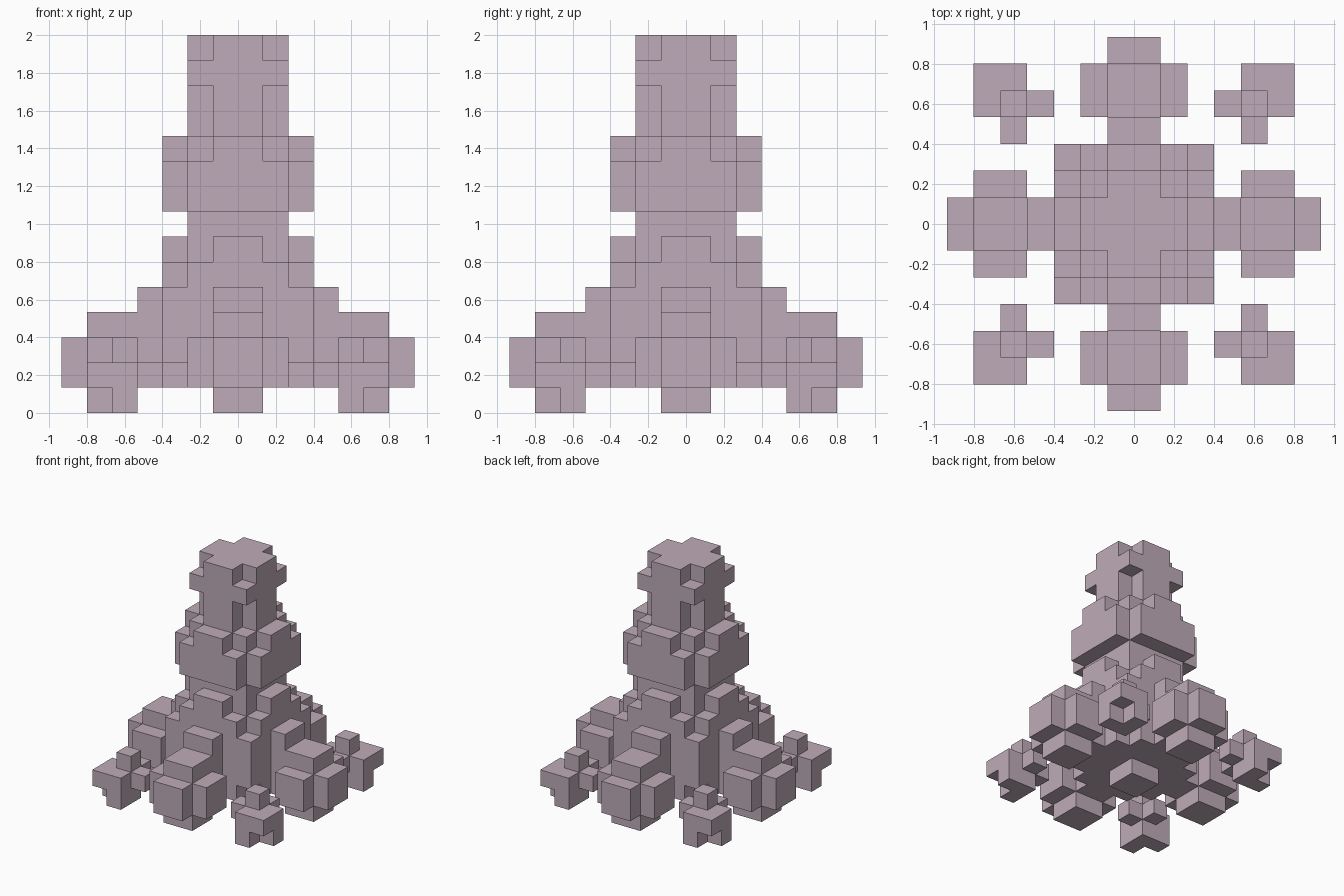
import bpy
import bmesh
from mathutils import Vector

cube = bpy.data.objects.get("Cube")
if cube:
    bpy.data.objects.remove(cube, do_unlink=True)

UNIT = 2 / 15

stone = bpy.data.materials.new("dusty_mauve")
stone.use_nodes = True
COLOUR = (0.52, 0.41, 0.48, 1)
stone.diffuse_color = COLOUR
stone.node_tree.nodes["Principled BSDF"].inputs["Base Color"].default_value = COLOUR


def box(x, y, z):
    """Cells of a box given as (from, to) ranges."""
    return {(i, j, k) for i in range(*x) for j in range(*y) for k in range(*z)}


def slab(a, b, low, high):
    """Centred slab of half widths a and b, joined with its quarter turn."""
    z = (low, high)
    return box((-a, a), (-b, b), z) | box((-b, b), (-a, a), z)


def turn(cells):
    """Quarter turn about the vertical axis."""
    return {(-j - 1, i, k) for i, j, k in cells}


def build(name, cells):
    """Mesh of the outer skin of a set of cells."""
    bm = bmesh.new()
    for cell in cells:
        centre = Vector(cell) + Vector((0.5, 0.5, 0.5))
        for axis in range(3):
            for sign in (-1, 1):
                n = Vector((0, 0, 0))
                n[axis] = sign
                if tuple(int(c + d) for c, d in zip(cell, n)) in cells:
                    continue
                u = Vector((0, 0, 0))
                u[(axis + 1) % 3] = 0.5
                v = n.cross(u)
                mid = centre + n / 2
                ring = (mid - u - v, mid + u - v, mid + u + v, mid - u + v)
                bm.faces.new([bm.verts.new(p * UNIT) for p in ring])
    bmesh.ops.remove_doubles(bm, verts=bm.verts, dist=UNIT / 100)
    bmesh.ops.dissolve_limit(bm, angle_limit=0.01, verts=bm.verts, edges=bm.edges)
    mesh = bpy.data.meshes.new(name)
    bm.to_mesh(mesh)
    bm.free()
    mesh.materials.append(stone)
    bpy.context.collection.objects.link(bpy.data.objects.new(name, mesh))


# Base block with chamfered underside, shoulders and a central foot
base = slab(3, 2, 1, 6) | slab(3, 3, 2, 5) | slab(4, 1, 3, 5)
base |= slab(1, 1, 0, 1) | slab(3, 1, 6, 7) | slab(2, 2, 6, 8)
build("base_block", base)

# Collar around the tower
build("collar", slab(3, 2, 8, 10) | slab(3, 1, 10, 11) | slab(2, 2, 10, 11))

# Tower with a cross-shaped shaft and a wider band near the top
build("tower", slab(2, 1, 11, 15) | slab(2, 2, 13, 14))

# Side pod: three crossing bars
pod = box((-2, 2), (-6, -4), (1, 3))
pod |= box((-1, 1), (-7, -3), (1, 3))
pod |= box((-1, 1), (-6, -4), (0, 4))

# Corner piece: plate with inner stubs, a top knob and an L-shaped foot
corner = box((4, 6), (4, 6), (0, 2)) - {(5, 5, 0)}
corner |= {(3, 4, 1), (4, 3, 1), (4, 4, 2)}

for side in ("front", "left", "back", "right"):
    build(side + "_pod", pod)
    pod = turn(pod)
for place in ("back_left", "back_right", "front_right", "front_left"):
    build(place + "_corner", corner)
    corner = turn(corner)
